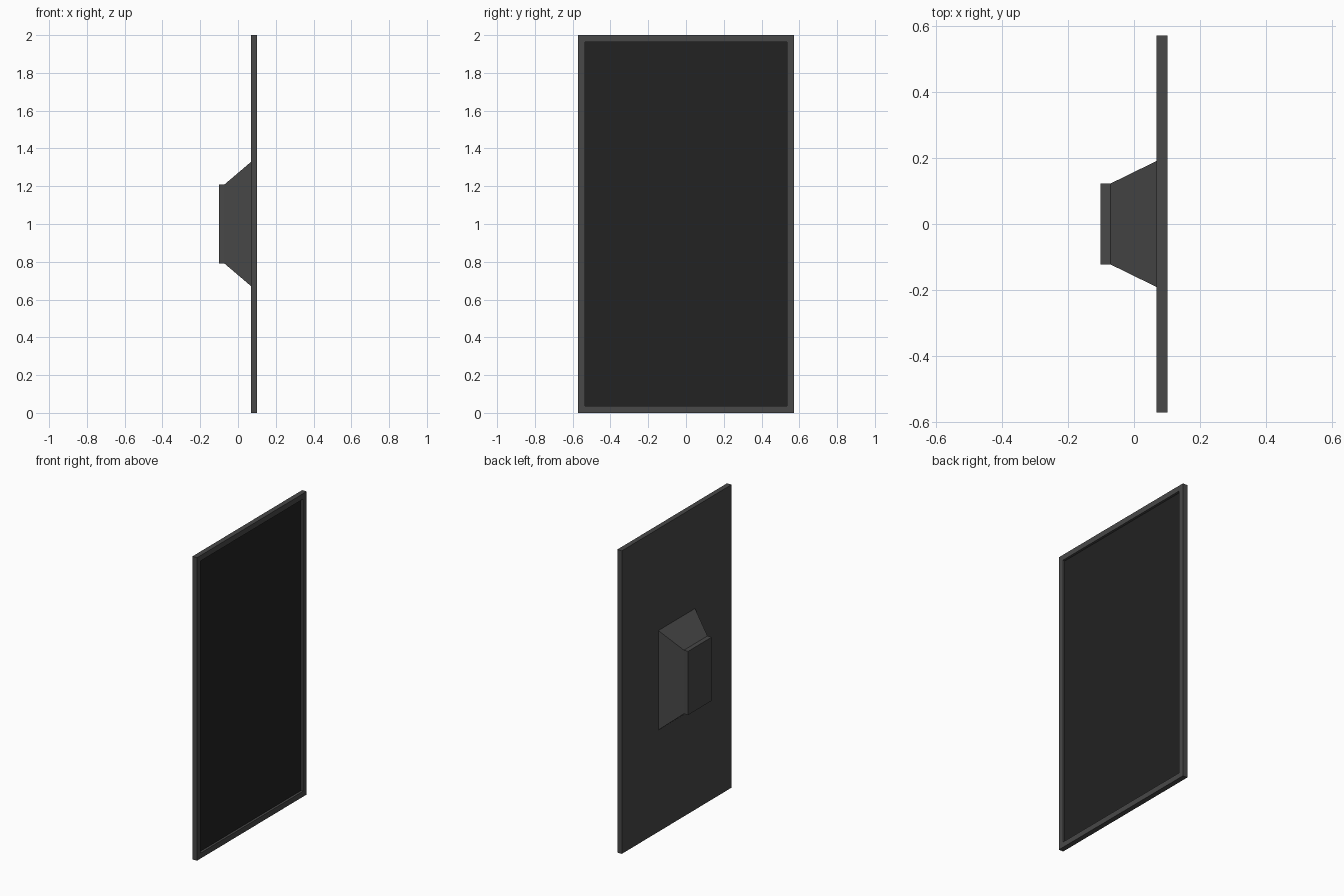
import bpy
import bmesh

cube = bpy.data.objects.get("Cube")
if cube:
    bpy.data.objects.remove(cube, do_unlink=True)


def make_material(name, value):
    mat = bpy.data.materials.new(name)
    mat.use_nodes = True
    colour = (value, value, value, 1)
    mat.diffuse_color = colour
    mat.node_tree.nodes["Principled BSDF"].inputs["Base Color"].default_value = colour
    return mat


casing = make_material("dark grey casing", 0.065)
glass = make_material("black screen", 0.016)


def loft(name, sections, materials):
    """Join rectangles (x, half width, half height) along x and cap both ends.
    The last cap takes the last material."""
    bm = bmesh.new()
    rings = []
    for x, w, h in sections:
        corners = ((-w, -h), (w, -h), (w, h), (-w, h))
        rings.append([bm.verts.new((x, y, z)) for y, z in corners])
    for a, b in zip(rings, rings[1:]):
        for i in range(4):
            j = (i + 1) % 4
            bm.faces.new((a[i], a[j], b[j], b[i]))
    bm.faces.new(rings[0][::-1])
    end = bm.faces.new(rings[-1])
    end.material_index = len(materials) - 1
    bm.normal_update()
    mesh = bpy.data.meshes.new(name)
    bm.to_mesh(mesh)
    bm.free()
    for mat in materials:
        mesh.materials.append(mat)
    obj = bpy.data.objects.new(name, mesh)
    obj.location.z = 1
    bpy.context.collection.objects.link(obj)
    return obj


# Thin panel: back, outer sides, bezel, recess walls, sunken screen
back, front, recess = 0.068, 0.101, 0.015
half_w, half_h, bezel = 0.572, 1.0, 0.036
inner_w, inner_h = half_w - bezel, half_h - bezel
loft("display_panel", [
    (back, half_w, half_h),
    (front, half_w, half_h),
    (front, inner_w, inner_h),
    (front - recess, inner_w, inner_h),
], [casing, glass])

# Wall mount: straight block flaring out to the panel
loft("wall_mount", [
    (-0.101, 0.123, 0.21),
    (-0.071, 0.123, 0.21),
    (back, 0.191, 0.328),
], [casing])
